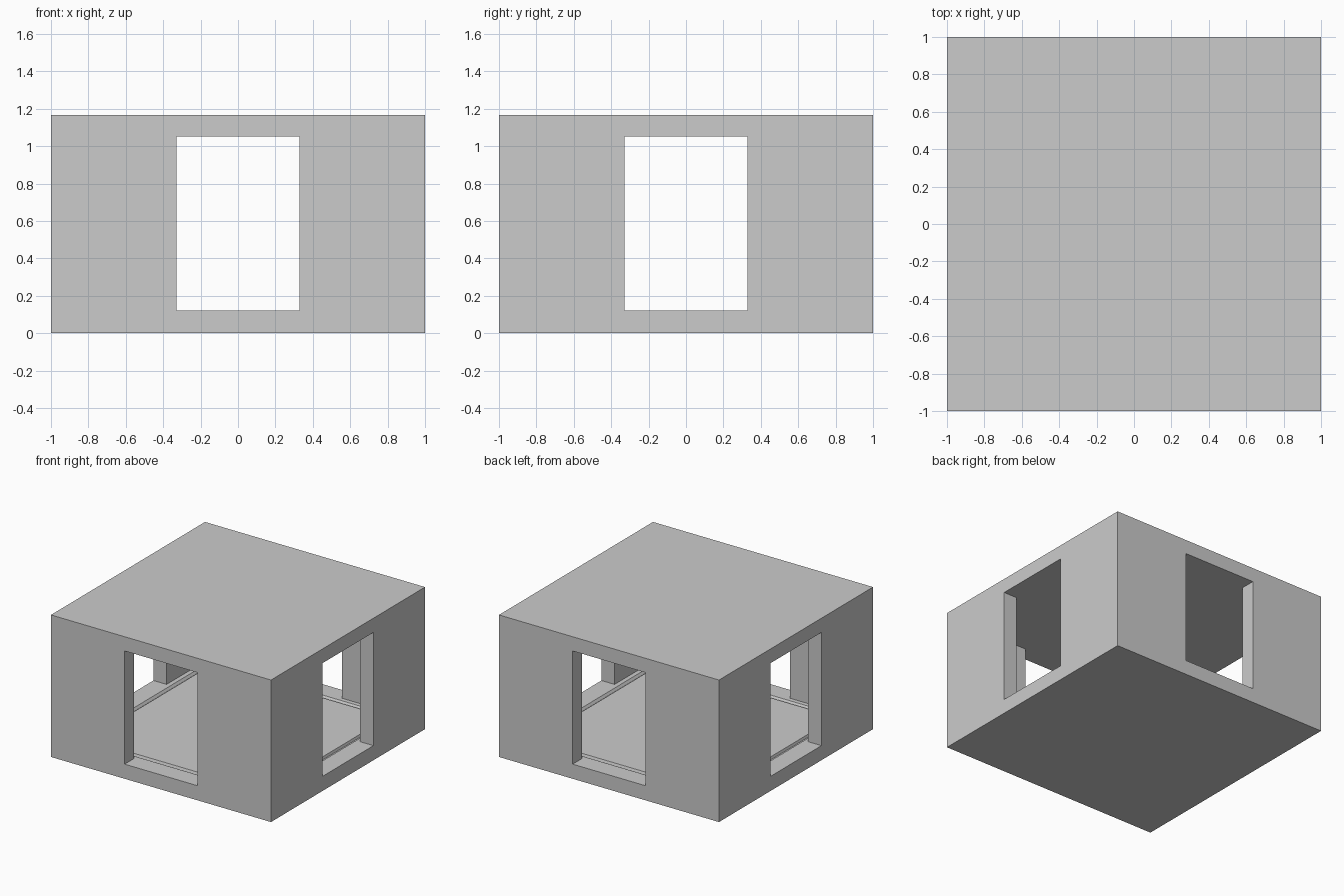
import bpy, bmesh

if "Cube" in bpy.data.objects:
    bpy.data.objects.remove(bpy.data.objects["Cube"])

HEIGHT, LOW, HIGH = 1.167, 0.12, 1.05     # overall height, floor and ceiling levels
INNER, OPEN, OUT = 0.88, 0.33, 1.2        # inner wall, half opening, cutter reach


def finish(bm, name):
    bmesh.ops.recalc_face_normals(bm, faces=bm.faces)
    mesh = bpy.data.meshes.new(name)
    bm.to_mesh(mesh)
    bm.free()
    obj = bpy.data.objects.new(name, mesh)
    bpy.context.collection.objects.link(obj)
    return obj


def prism(name, points, z0, z1):
    bm = bmesh.new()
    face = bm.faces.new([bm.verts.new((x, y, z0)) for x, y in points])
    top = bmesh.ops.extrude_face_region(bm, geom=[face])["geom"]
    bmesh.ops.translate(bm, vec=(0, 0, z1 - z0),
                        verts=[v for v in top if isinstance(v, bmesh.types.BMVert)])
    return finish(bm, name)


def square_ring(name, profile):
    """Sweep a closed (radius, z) profile around a square."""
    bm = bmesh.new()
    corners = [(1, 1), (-1, 1), (-1, -1), (1, -1)]
    rows = [[bm.verts.new((sx * r, sy * r, z)) for r, z in profile] for sx, sy in corners]
    n = len(profile)
    for i in range(4):
        a, b = rows[i], rows[(i + 1) % 4]
        for j in range(n):
            k = (j + 1) % n
            bm.faces.new((a[j], a[k], b[k], b[j]))
    return finish(bm, name)


def cut(target, cutter):
    cutter.hide_render = True
    cutter.hide_set(True)
    mod = target.modifiers.new(cutter.name, 'BOOLEAN')
    mod.operation = 'DIFFERENCE'
    mod.solver = 'EXACT'
    mod.object = cutter


# Room block
room = prism("room_shell", [(-1, -1), (1, -1), (1, 1), (-1, 1)], 0, HEIGHT)

# Cavity and four openings share one outline, a quarter of it repeated by rotation
outline = []
quarter = [(INNER, -INNER), (INNER, -OPEN), (OUT, -OPEN), (OUT, OPEN), (INNER, OPEN)]
for turn in range(4):
    outline += quarter
    quarter = [(-y, x) for x, y in quarter]
cut(room, prism("cavity_cutter", outline, LOW, HIGH))

# Shallow groove framing the floor panel
cut(room, square_ring("floor_groove_cutter",
                      [(0.80, LOW + 0.01), (0.81, LOW - 0.02),
                       (0.83, LOW - 0.02), (0.85, LOW + 0.01)]))
